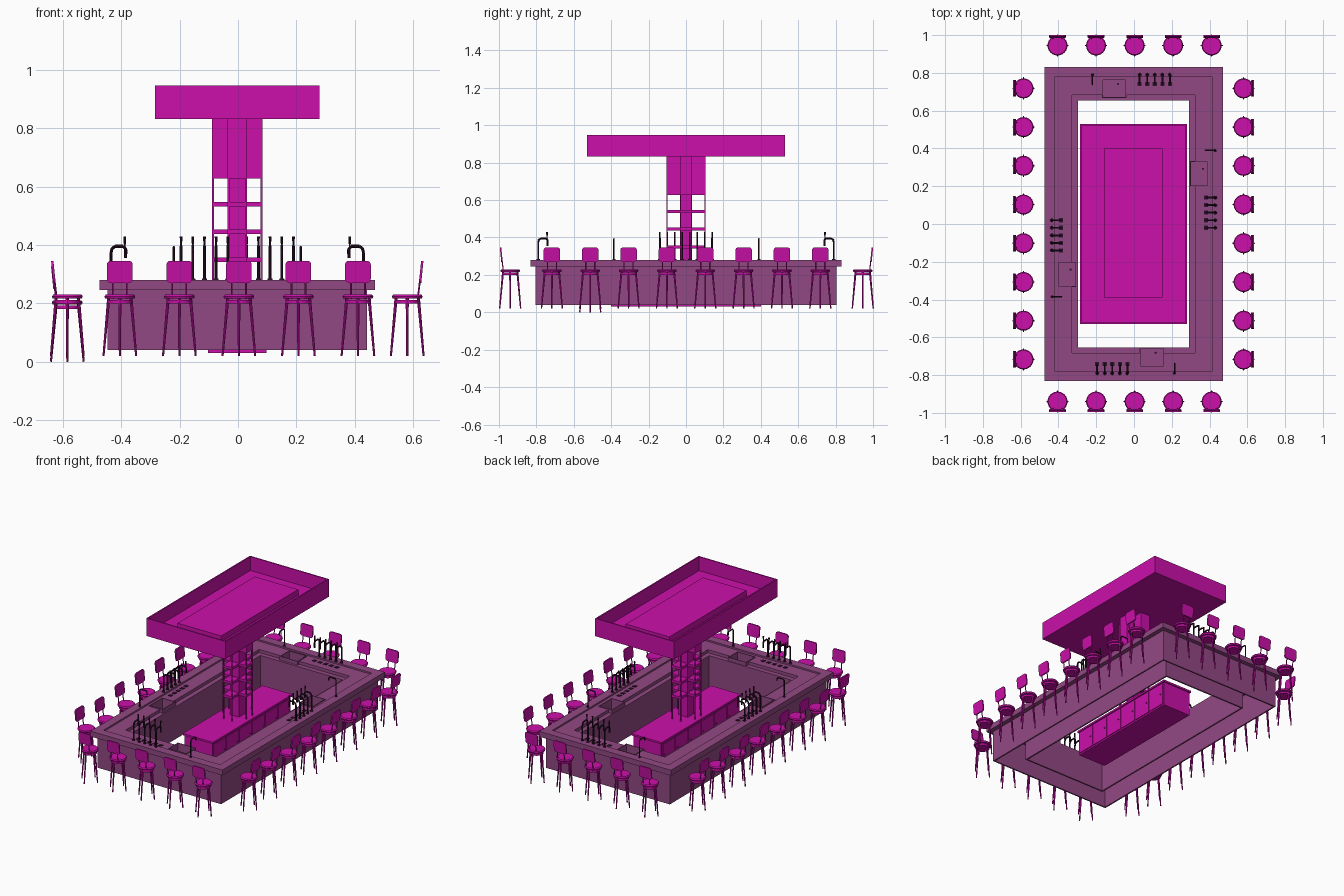
import bpy, bmesh, math
from mathutils import Vector, Matrix

if "Cube" in bpy.data.objects:
    bpy.data.objects.remove(bpy.data.objects["Cube"])


def material(name, rgb):
    m = bpy.data.materials.new(name)
    m.diffuse_color = (*rgb, 1)
    m.use_nodes = True
    m.node_tree.nodes["Principled BSDF"].inputs["Base Color"].default_value = m.diffuse_color
    return m


PINK = material("magenta_paint", (0.60, 0.005, 0.40))
WOOD = material("purple_counter", (0.29, 0.066, 0.23))
DARK = material("dark_metal", (0.03, 0.006, 0.025))
CX = -0.0025


def finish(name, bm, mat):
    bmesh.ops.recalc_face_normals(bm, faces=bm.faces)
    me = bpy.data.meshes.new(name)
    bm.to_mesh(me)
    bm.free()
    me.materials.append(mat)
    ob = bpy.data.objects.new(name, me)
    bpy.context.collection.objects.link(ob)
    return ob


def add_box(bm, x0, x1, y0, y1, z0, z1):
    mat = Matrix.Translation(((x0 + x1) / 2, (y0 + y1) / 2, (z0 + z1) / 2)) @ \
        Matrix.Diagonal((abs(x1 - x0), abs(y1 - y0), z1 - z0, 1))
    return bmesh.ops.create_cube(bm, size=1, matrix=mat)["verts"]


def add_rod(bm, a, b, r1, r2, seg=8):
    a, b = Vector(a), Vector(b)
    d = b - a
    rot = d.to_track_quat('Z', 'Y').to_matrix().to_4x4()
    bmesh.ops.create_cone(bm, cap_ends=True, segments=seg, radius1=r1, radius2=r2,
                          depth=d.length, matrix=Matrix.Translation((a + b) / 2) @ rot)


def box(name, mat, *dims):
    bm = bmesh.new()
    add_box(bm, *dims)
    return finish(name, bm, mat)


def tray(name, mat, dims, wall, depth):
    bm = bmesh.new()
    add_box(bm, *dims)
    bm.normal_update()
    top = max(bm.faces, key=lambda f: f.calc_center_median().z)
    bmesh.ops.inset_region(bm, faces=[top], thickness=wall)
    ext = bmesh.ops.extrude_face_region(bm, geom=[top])["geom"]
    bmesh.ops.translate(bm, vec=(0, 0, -depth), verts=[g for g in ext if isinstance(g, bmesh.types.BMVert)])
    if top.is_valid:
        bmesh.ops.delete(bm, geom=[top], context='FACES_ONLY')
    return finish(name, bm, mat)


# bar counter: cross-section (inset, height) swept round a rectangle, hollow from below
section = [(.0285, .04), (.0285, .245), (0, .245), (0, .28), (.055, .28), (.055, .27), (.148, .27),
           (.148, .25), (.178, .25), (.178, .04), (.168, .04), (.168, .24), (.038, .24), (.038, .04)]
bm = bmesh.new()
rings = []
for d, z in section:
    hx, hy = .4725 - d, .832 - d
    rings.append([bm.verts.new((CX + sx * hx, sy * hy, z)) for sx, sy in ((-1, -1), (1, -1), (1, 1), (-1, 1))])
for i, a in enumerate(rings):
    b = rings[(i + 1) % len(rings)]
    for k in range(4):
        bm.faces.new((a[k], a[(k + 1) % 4], b[(k + 1) % 4], b[k]))
bar = finish("bar_counter", bm, WOOD)

# sinks set into the counter
for i, (x, y, hx, hy) in enumerate([(-.105, .717, .065, .049), (.095, -.707, .065, .049),
                                    (.345, .267, .049, .067), (-.355, -.267, .049, .067)]):
    c = .004
    cut = box("sink_cutter", WOOD, x - hx + c, x + hx - c, y - hy + c, y + hy - c, .15, .35)
    cut.hide_render = True
    mod = bar.modifiers.new("sink_hole", 'BOOLEAN')
    mod.operation, mod.object, mod.solver = 'DIFFERENCE', cut, 'EXACT'
    bpy.context.view_layer.objects.active = bar
    bpy.ops.object.modifier_apply(modifier=mod.name)
    bpy.data.objects.remove(cut)
    tray(f"sink_{i}", WOOD, (x - hx, x + hx, y - hy, y + hy, .19, .274), .007, .07)
    bm = bmesh.new()
    add_rod(bm, (x + .02, y + .025, .203), (x + .02, y + .025, .207), .006, .006, 12)
    finish(f"sink_drain_{i}", bm, DARK)


# beer taps and faucets, local +y points to the inside of the bar
def tap_mesh():
    bm = bmesh.new()
    add_rod(bm, (0, 0, .27), (0, 0, .286), .011, .008, 12)
    path = [(0, .28), (0, .375), (.004, .388), (.014, .396), (.042, .396), (.049, .388), (.049, .355)]
    for (a, b), (c, d) in zip(path, path[1:]):
        add_rod(bm, (0, a, b), (0, c, d), .005, .005)
    add_rod(bm, (0, .047, .396), (0, .047, .43), .003, .005)
    add_box(bm, -.011, .011, .038, .06, .269, .273)
    return bm


def faucet_mesh():
    bm = bmesh.new()
    add_rod(bm, (0, 0, .27), (0, 0, .285), .009, .007, 12)
    path = [(0, .28), (0, .385), (.008, .393), (.045, .393), (.052, .385), (.052, .37)]
    for (a, b), (c, d) in zip(path, path[1:]):
        add_rod(bm, (0, a, b), (0, c, d), .004, .004)
    return bm


def copies(name, src, places):
    for i, (x, y, z, ang) in enumerate(places):
        ob = src if i == 0 else bpy.data.objects.new(f"{name}_{i}", src.data)
        if i:
            bpy.context.collection.objects.link(ob)
        ob.location, ob.rotation_euler = (x, y, z), (0, 0, math.radians(ang))


taps = []
for k in range(5):
    s = .04 * k
    taps += [(-.195 + s, -.79, 0, 0), (.03 + s, .79, 0, 180),
             (.43, -.02 + s, 0, 90), (-.435, .02 - s, 0, -90)]
copies("tap", finish("tap", tap_mesh(), DARK), taps)
copies("faucet", finish("faucet", faucet_mesh(), DARK),
       [(.215, -.79, 0, 0), (-.22, .79, 0, 180), (.43, .39, 0, 90), (-.435, -.385, 0, -90)])

# canopy: open tray with a raised slab inside
tray("canopy", PINK, (-.285, .28, -.53, .53, .832, .947), .012, .09)
box("canopy_slab", PINK, -.16, .152, -.39, .40, .85, .895)

# central tower: core plus four shelved arms
box("tower_core", PINK, CX - .033, CX + .033, -.033, .033, .2, .835)
for i in range(4):
    length = .086 if i % 2 == 0 else .104
    bm = bmesh.new()
    add_box(bm, .033, length, -.033, .033, .628, .835)
    for z in (.35, .445, .54):
        add_box(bm, .033, length, -.033, .033, z - .008, z + .008)
    for y in (-.030, .030):
        add_box(bm, length - .006, length, y - .003, y + .003, .2, .63)
    arm = finish(f"tower_arm_{i}", bm, PINK)
    arm.location.x = CX
    arm.rotation_euler.z = i * math.pi / 2

# back cabinet under the tower with doors
box("cabinet", PINK, CX - .10, CX + .10, -.40, .40, .03, .19)
box("cabinet_top", PINK, CX - .108, CX + .108, -.408, .408, .188, .2)
bm = bmesh.new()
for s in (-1, 1):
    for k in range(6):
        y = -.395 + k * .132
        add_box(bm, CX + s * .099, CX + s * .105, y, y + .126, .04, .18)
        add_rod(bm, (CX + s * .105, y + .11, .11), (CX + s * .111, y + .11, .11), .004, .004)
finish("cabinet_doors", bm, PINK)

# bar stool, back rest towards local +y
bm = bmesh.new()
add_rod(bm, (0, 0, .196), (0, 0, .204), .050, .053, 24)
add_rod(bm, (0, 0, .204), (0, 0, .210), .053, .048, 24)
add_rod(bm, (0, 0, .180), (0, 0, .192), .043, .043, 24)
for k in range(4):
    c, s = math.cos(k * math.pi / 2), math.sin(k * math.pi / 2)
    add_rod(bm, (c * .056, s * .056, 0), (c * .038, s * .038, .2), .0035, .0055)
for x in (-.024, .024):
    add_rod(bm, (x, .036, .195), (x, .044, .262), .003, .003)
    add_rod(bm, (x, .044, .262), (x, .050, .31), .003, .003)
pad = add_box(bm, -.044, .044, .040, .048, .25, .326)
edges = {e for v in pad for e in v.link_edges
         if abs(e.verts[0].co.y - e.verts[1].co.y) > .005}
res = bmesh.ops.bevel(bm, geom=list(edges), offset=.013, segments=4, profile=.5, affect='EDGES')
for v in bm.verts:
    if v.co.z > .245 and v.co.y > .0395 and abs(v.co.x) > .0275:
        v.co.y += (v.co.z - .25) * .1
stool = finish("stool", bm, PINK)
bpy.context.view_layer.objects.active = stool
stool.select_set(True)
bpy.ops.object.shade_smooth_by_angle(angle=math.radians(35))

places = []
for k in range(8):
    y = .718 - k * .205
    places += [(-.585, y, 0 if k == 6 else .02, 90), (.58, y, .02, -90)]
for k in range(5):
    x = -.405 + k * .204
    places += [(x, .945, .02, 0), (x, -.94, .02, 180)]
copies("stool", stool, places)
